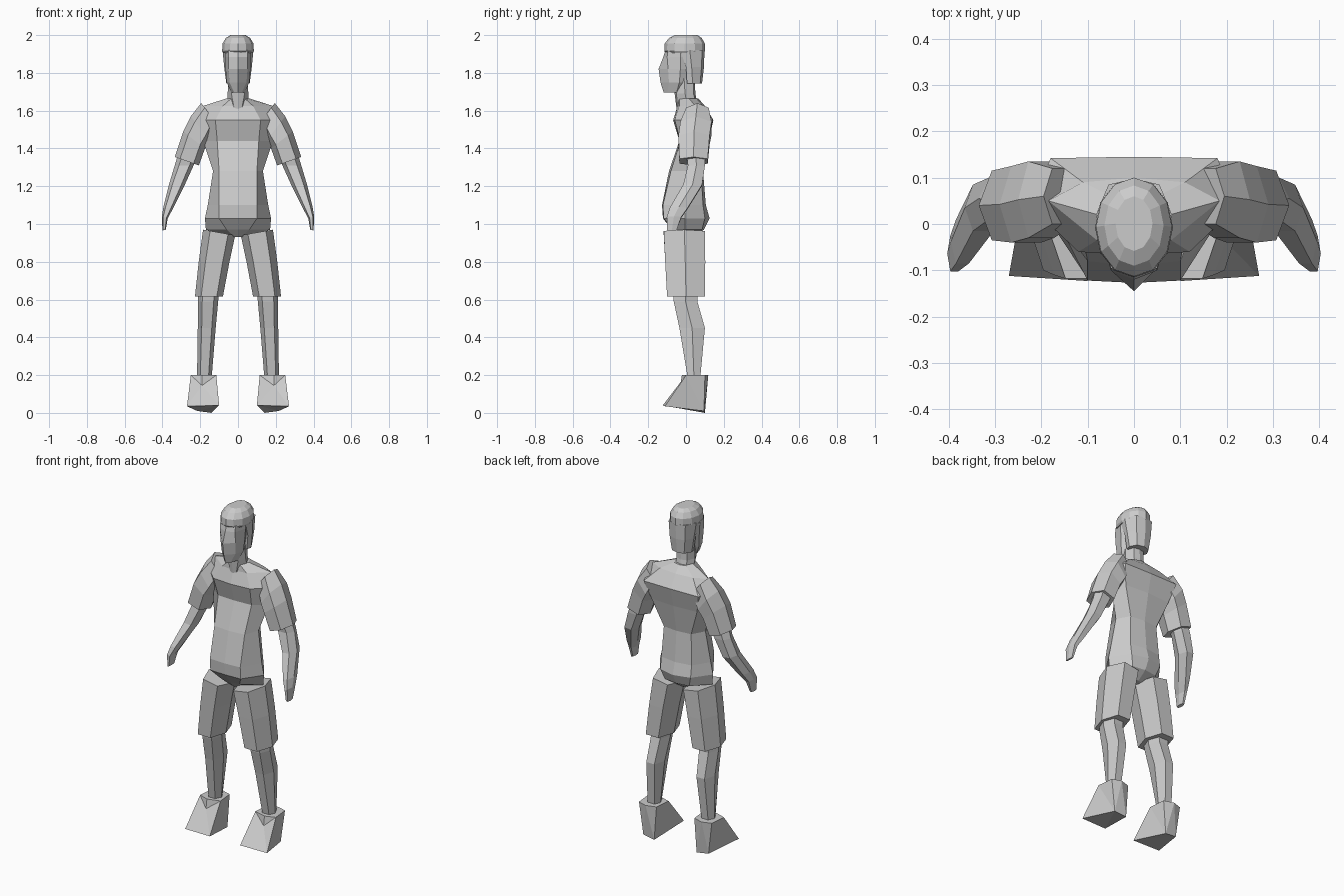
import bpy, bmesh, math

grey = bpy.data.materials.new("plain grey")
grey.diffuse_color = (0.6, 0.6, 0.6, 1)


def finish(name, bm):
    bmesh.ops.recalc_face_normals(bm, faces=bm.faces)
    mesh = bpy.data.meshes.new(name)
    bm.to_mesh(mesh)
    bm.free()
    mesh.materials.append(grey)
    ob = bpy.data.objects.new(name, mesh)
    bpy.context.collection.objects.link(ob)
    return ob


def loft(name, rings):
    """Skin a stack of equal-length point rings and cap both ends."""
    bm = bmesh.new()
    loops = [[bm.verts.new(p) for p in ring] for ring in rings]
    n = len(loops[0])
    for a, b in zip(loops, loops[1:]):
        for i in range(n):
            bm.faces.new((a[i], a[(i + 1) % n], b[(i + 1) % n], b[i]))
    bm.faces.new(loops[0])
    bm.faces.new(loops[-1])
    return finish(name, bm)


def body(name, rows):
    """Symmetric eight-sided loft: z, front y, front corner, side, back corner, back y."""
    rings = []
    for z, fy, fx, fcy, sx, sy, bx, bcy, by in rows:
        half = [(fx, fcy), (sx, sy), (bx, bcy)]
        ring = [(0, fy)] + half + [(0, by)] + [(-x, y) for x, y in reversed(half)]
        rings.append([(x, y, z) for x, y in ring])
    return loft(name, rings)


def limb_ring(xi, zi, xo, zo, y0, y1):
    """Six-sided section from an inner edge, an outer edge and a depth range."""
    ym = (y0 + y1) / 2
    pts = []
    for t, y in ((0, ym), (.22, y0), (.78, y0), (1, ym), (.78, y1), (.22, y1)):
        pts.append((xi + (xo - xi) * t, y, zi + (zo - zi) * t))
    return pts


def pair(name, rings):
    for side, s in (("right", 1), ("left", -1)):
        loft(side + "_" + name, [[(s * x, y, z) for x, y, z in r] for r in rings])


# Shirt: collar, broad shoulders, narrow waist, flared hem and crotch
body("shirt", [
    (1.665, -.045, .035, -.035, .06, .015, .04, .055, .065),
    (1.625, -.045, .08, -.035, .185, .05, .11, .09, .10),
    (1.55, -.068, .12, -.06, .225, .04, .18, .142, .145),
    (1.44, -.035, .11, -.03, .185, .03, .15, .11, .12),
    (1.28, -.09, .10, -.08, .132, .005, .09, .08, .09),
    (1.10, -.127, .10, -.122, .16, -.005, .10, .09, .105),
    (1.03, -.122, .10, -.118, .175, -.005, .10, .10, .125),
    (.97, -.075, .06, -.07, .17, -.005, .08, .085, .095),
    (.93, -.04, .02, -.03, .03, 0, .02, .03, .04),
])

# Neck
body("neck", [
    (1.77, -.07, .035, -.06, .05, -.01, .035, .04, .045),
    (1.69, -.06, .035, -.05, .055, -.005, .035, .04, .05),
    (1.61, -.05, .02, -.045, .06, .01, .035, .06, .065),
])

# Face with a pointed nose ridge and chin
body("face", [
    (1.92, -.108, .05, -.095, .07, -.03, .05, .03, .04),
    (1.885, -.12, .05, -.10, .07, -.03, .05, .03, .04),
    (1.82, -.145, .05, -.095, .066, -.03, .045, .02, .03),
    (1.75, -.135, .045, -.09, .06, -.035, .04, .0, .01),
    (1.695, -.118, .02, -.10, .035, -.05, .025, -.03, -.03),
])

# Hair at the sides and back of the head
body("back_hair", [
    (1.92, -.03, .07, -.03, .082, .02, .055, .085, .098),
    (1.83, 0, .065, 0, .073, .03, .05, .082, .095),
    (1.745, .005, .055, .005, .062, .035, .04, .075, .085),
])

# Rounded hair cap
cap = []
for z, rx, y0, y1 in ((1.905, .078, -.108, .095), (1.915, .084, -.115, .10),
                      (1.955, .082, -.113, .10), (1.985, .064, -.09, .083),
                      (2.0, .04, -.058, .06)):
    ring = []
    for i in range(12):
        a = math.tau * i / 12
        ring.append((rx * math.cos(a), (y0 + y1) / 2 + (y1 - y0) / 2 * math.sin(a), z))
    cap.append(ring)
loft("hair_cap", cap)

# Short sleeves
pair("sleeve", [limb_ring(*r) for r in (
    (.11, 1.53, .195, 1.64, .0, .12),
    (.15, 1.44, .25, 1.57, -.03, .135),
    (.175, 1.40, .29, 1.49, -.04, .125),
    (.207, 1.31, .335, 1.355, -.035, .115),
)])

# Forearms reaching forward, ending in tapered hands
pair("arm", [limb_ring(*r) for r in (
    (.20, 1.38, .305, 1.41, .0, .10),
    (.235, 1.31, .335, 1.31, .01, .10),
    (.285, 1.20, .365, 1.21, -.015, .085),
    (.345, 1.08, .395, 1.09, -.085, .01),
    (.372, 1.03, .403, 1.04, -.102, -.025),
    (.382, .97, .40, .965, -.10, -.05),
)])

# Loose knee-length shorts
pair("shorts_leg", [limb_ring(*r) for r in (
    (.015, .94, .185, .97, -.118, .10),
    (.045, .80, .208, .80, -.11, .102),
    (.08, .615, .228, .615, -.10, .10),
)])

# Lower legs
pair("shin", [limb_ring(*r) for r in (
    (.10, .66, .21, .66, -.07, .06),
    (.105, .59, .213, .59, -.065, .06),
    (.118, .45, .213, .45, -.035, .10),
    (.14, .18, .217, .18, .01, .075),
)])

# Shoes: square ankle collar flowing into a wide wedge toe
for side, s in (("right", 1), ("left", -1)):
    bm = bmesh.new()
    v = [bm.verts.new((s * x, y, z)) for x, y, z in (
        (.115, .0, .2), (.19, -.022, .2), (.25, .0, .2),
        (.24, .10, .2), (.185, .118, .2), (.125, .10, .2),
        (.10, -.123, .04), (.27, -.112, .035),
        (.215, .095, .01), (.14, .10, 0), (.19, -.03, .145))]
    for f in ((0, 1, 2, 3, 4, 5), (0, 6, 10), (0, 10, 1), (1, 10, 2),
              (2, 10, 7), (6, 7, 10), (2, 7, 8), (2, 8, 3), (3, 8, 4),
              (4, 8, 9), (4, 9, 5), (5, 9, 0), (0, 9, 6), (6, 9, 8), (6, 8, 7)):
        bm.faces.new([v[i] for i in f])
    finish(side + "_shoe", bm)
